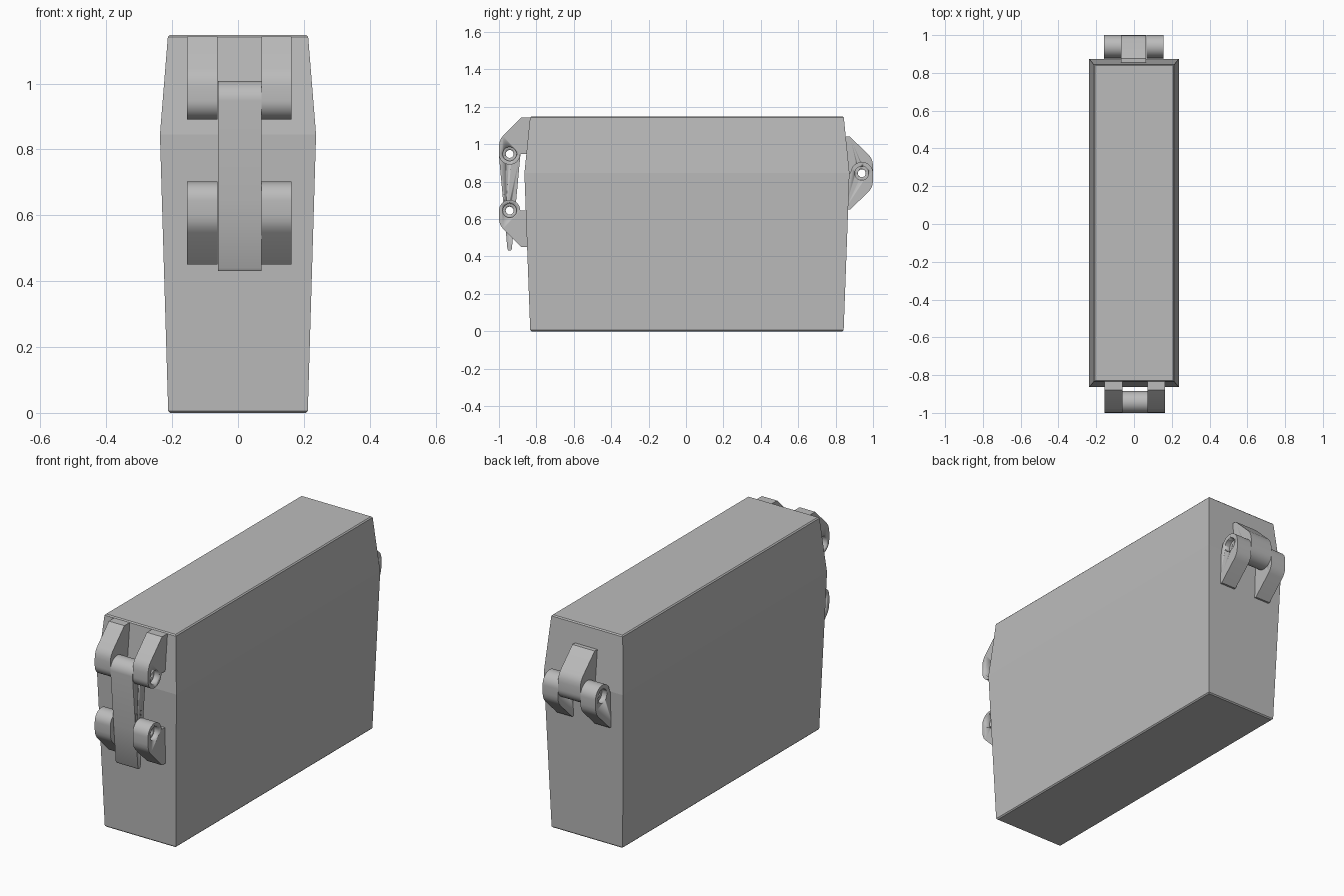
import bpy, bmesh, math
from math import sin, cos, pi

if "Cube" in bpy.data.objects:
    bpy.data.objects.remove(bpy.data.objects["Cube"])

grey = bpy.data.materials.new("light grey")
grey.diffuse_color = (0.5, 0.5, 0.5, 1)
grey.use_nodes = True
grey.node_tree.nodes["Principled BSDF"].inputs["Base Color"].default_value = grey.diffuse_color


def add_object(name, bm, smooth=True):
    bmesh.ops.recalc_face_normals(bm, faces=bm.faces[:])
    me = bpy.data.meshes.new(name)
    bm.to_mesh(me)
    bm.free()
    me.materials.append(grey)
    ob = bpy.data.objects.new(name, me)
    bpy.context.collection.objects.link(ob)
    if smooth:
        bpy.ops.object.select_all(action='DESELECT')
        ob.select_set(True)
        bpy.context.view_layer.objects.active = ob
        bpy.ops.object.shade_smooth_by_angle(angle=math.radians(30))
    return ob


def extrude_x(name, pts, x0, x1, smooth=True):
    """Extrude a (y, z) profile from x0 to x1."""
    bm = bmesh.new()
    face = bm.faces.new([bm.verts.new((x0, y, z)) for y, z in pts])
    res = bmesh.ops.extrude_face_region(bm, geom=[face])
    moved = [g for g in res["geom"] if isinstance(g, bmesh.types.BMVert)]
    bmesh.ops.translate(bm, verts=moved, vec=(x1 - x0, 0, 0))
    return add_object(name, bm, smooth)


def circle(cy, cz, r, n=32):
    return [(cy + r * cos(2 * pi * i / n), cz + r * sin(2 * pi * i / n)) for i in range(n)]


def bore(ob, cy, cz, r, x0, x1):
    """Cut a round hole along x."""
    cutter = extrude_x(ob.name + "_hole_cutter", circle(cy, cz, r), x0, x1)
    cutter.hide_render = True
    cutter.hide_set(True)
    mod = ob.modifiers.new("hole", 'BOOLEAN')
    mod.operation = 'DIFFERENCE'
    mod.solver = 'EXACT'
    mod.object = cutter


def lug_profile(cy, cz, r, out, flare, depth):
    """Rounded barrel end with a 45 degree web running back into the case."""
    uv = [(r * cos(-pi * i / 20), r * sin(-pi * i / 20)) for i in range(21)]
    uv += [(-depth, 0), (-depth, 0.195), (-0.063, 0.195),
           (r - 0.022, 0.097), (r - 0.010, 0.081), (r - 0.003, 0.063), (r, 0.042)]
    return [(cy + out * u, cz + flare * v) for u, v in uv]


def lug(name, cy, cz, r, out, flare, depth, x0, x1, side):
    """One lug; side is the outer x direction for the stepped hole, 0 for plain."""
    ob = extrude_x(name, lug_profile(cy, cz, r, out, flare, depth), x0, x1)
    bore(ob, cy, cz, 0.021, x0 - 0.02, x1 + 0.02)
    if side > 0:
        bore(ob, cy, cz, 0.037, x1 - 0.03, x1 + 0.02)
    elif side < 0:
        bore(ob, cy, cz, 0.037, x0 - 0.02, x0 + 0.03)
    return ob


# Case: rectangular loops with a small chamfer at both ends and a widest seam line
bm = bmesh.new()
loops = []
for z, hx, hy in [(0, 0.206, 0.832), (0.006, 0.212, 0.838), (0.845, 0.237, 0.869),
                  (1.142, 0.213, 0.839), (1.148, 0.207, 0.833)]:
    loops.append([bm.verts.new((sx * hx, 0.005 + sy * hy, z))
                  for sx, sy in [(-1, -1), (1, -1), (1, 1), (-1, 1)]])
for a, b in zip(loops, loops[1:]):
    for i in range(4):
        j = (i + 1) % 4
        bm.faces.new((a[i], a[j], b[j], b[i]))
bm.faces.new(loops[0])
bm.faces.new(loops[-1])
add_object("case", bm, smooth=False)

# Front latch lugs: upper pair on the lid, lower pair on the base
FY, UZ, LZ, FR = -0.943, 0.948, 0.645, 0.057
for side, x0, x1 in [(-1, -0.155, -0.062), (1, 0.072, 0.163)]:
    tag = "left" if side < 0 else "right"
    lug("upper_latch_lug_" + tag, FY, UZ, FR, -1, 1, 0.108, x0, x1, side)
    lug("lower_latch_lug_" + tag, FY, LZ, FR, -1, -1, 0.105, x0, x1, side)

# Latch arm: barrel at the top tapering to a thin finger tab
arm = [(FY + 0.058 * cos(pi * i / 20), UZ + 0.060 * sin(pi * i / 20)) for i in range(21)]
arm += [(FY - 0.030, LZ), (FY - 0.012, 0.44), (FY - 0.006, 0.431),
        (FY + 0.006, 0.431), (FY + 0.012, 0.44), (FY + 0.030, LZ)]
latch = extrude_x("latch_arm", arm, -0.061, 0.071)
bore(latch, FY, UZ, 0.021, -0.1, 0.1)
bore(latch, FY, LZ, 0.021, -0.1, 0.1)

# Rear hinge: one lid knuckle between two base knuckles
HY, HZ, HR = 0.94, 0.845, 0.06
lug("hinge_lid_knuckle", HY, HZ, HR, 1, 1, 0.09, -0.069, 0.064, 0)
lug("hinge_base_knuckle_left", HY, HZ, HR, 1, -1, 0.09, -0.160, -0.070, -1)
lug("hinge_base_knuckle_right", HY, HZ, HR, 1, -1, 0.09, 0.065, 0.156, 1)
